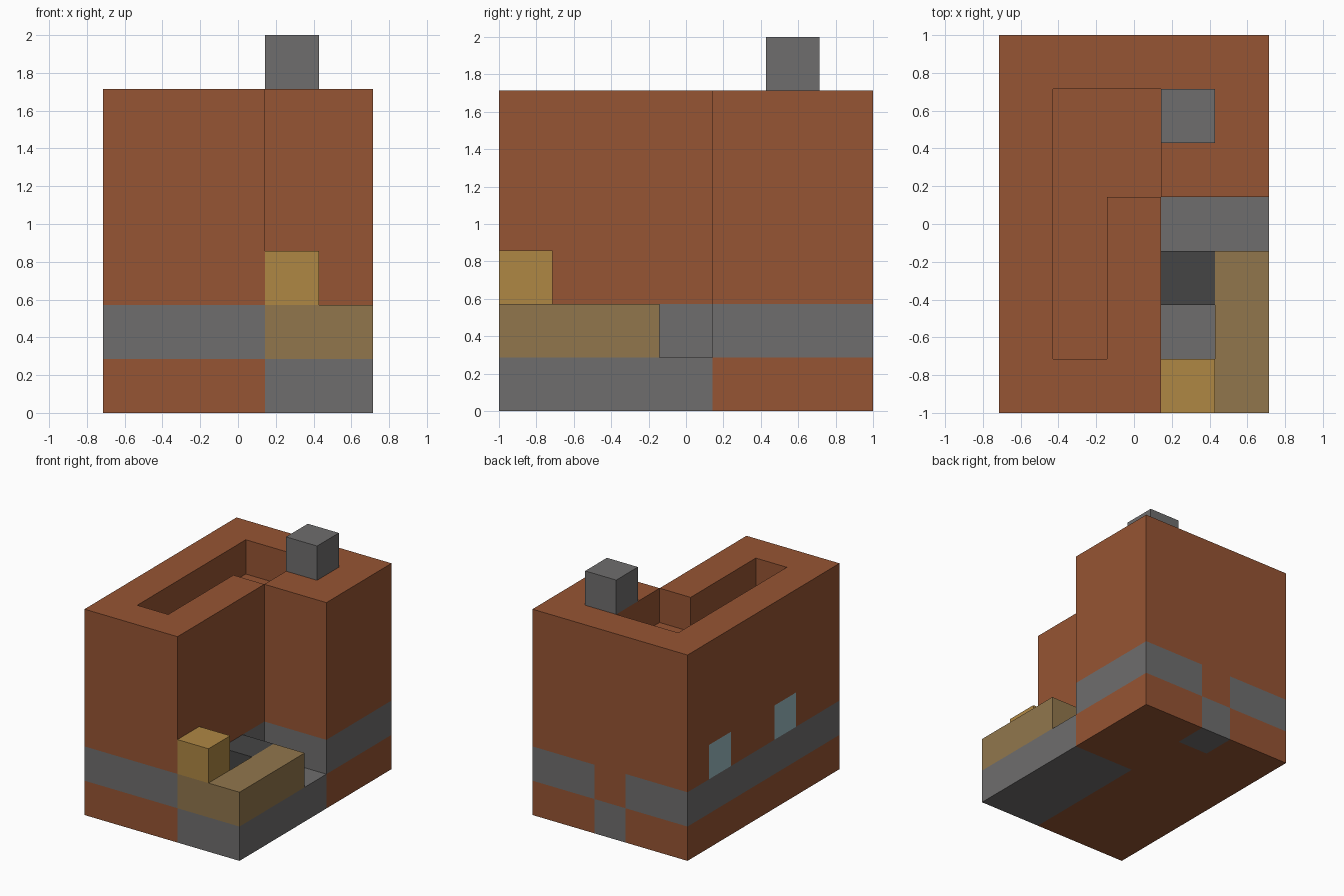
import bpy
import bmesh
from itertools import product
from mathutils import Vector

cube = bpy.data.objects.get("Cube")
if cube:
    bpy.data.objects.remove(cube, do_unlink=True)

UNIT = 2 / 7                       # edge of one building block
ORIGIN = Vector((-2.5, -3.5, 0))   # centres the 5 x 7 block plan


def make_material(name, rgb):
    linear = [c / 12.92 if c <= 0.04045 else ((c + 0.055) / 1.055) ** 2.4 for c in rgb]
    mat = bpy.data.materials.new(name)
    mat.use_nodes = True
    mat.diffuse_color = (*linear, 1)
    shader = next(n for n in mat.node_tree.nodes if n.type == 'BSDF_PRINCIPLED')
    shader.inputs["Base Color"].default_value = (*linear, 1)
    return mat


BRICK = make_material("brick_brown", (0.59, 0.33, 0.2))
STONE = make_material("stone_grey", (0.435, 0.43, 0.43))
GLASS = make_material("window_blue", (0.61, 0.73, 0.76))
WOOD = make_material("dark_wood", (0.57, 0.465, 0.3))
PALE_WOOD = make_material("golden_wood", (0.685, 0.53, 0.265))
IRON = make_material("dark_iron", (0.27, 0.27, 0.27))


def cells(x, y, z):
    """All block positions in the half-open ranges x, y and z."""
    return set(product(range(*x), range(*y), range(*z)))


def build(name, blocks, color):
    """Make the outer skin of a set of blocks, coloured per block."""
    bm = bmesh.new()
    mats = []
    for cell in sorted(blocks):
        mat = color(cell) if callable(color) else color
        if mat not in mats:
            mats.append(mat)
        for axis, side in product(range(3), (0, 1)):
            neighbour = list(cell)
            neighbour[axis] += 2 * side - 1
            if tuple(neighbour) in blocks:
                continue
            u, v = (axis + 1) % 3, (axis + 2) % 3
            corners = []
            for du, dv in ((0, 0), (1, 0), (1, 1), (0, 1)):
                p = Vector(cell)
                p[axis] += side
                p[u] += du
                p[v] += dv
                corners.append(bm.verts.new((p + ORIGIN) * UNIT))
            face = bm.faces.new(corners if side else corners[::-1])
            face.material_index = mats.index(mat)
    bmesh.ops.remove_doubles(bm, verts=bm.verts, dist=0.001)
    mesh = bpy.data.meshes.new(name)
    bm.to_mesh(mesh)
    bm.free()
    for mat in mats:
        mesh.materials.append(mat)
    obj = bpy.data.objects.new(name, mesh)
    bpy.context.collection.objects.link(obj)


# House: L-shaped plan with a shallow L-shaped recess in the flat roof
wings = cells((0, 3), (0, 7), (0, 6)) | cells((3, 5), (4, 7), (0, 6))
recess = cells((1, 2), (1, 6), (5, 6)) | cells((2, 3), (4, 6), (5, 6))
windows = {(0, 2, 2), (0, 5, 2)}


def house_color(cell):
    x, y, z = cell
    if cell in windows:
        return GLASS
    in_doorway = (x, y) == (2, 6)
    # Stone course around the house, stepping down at the back doorway
    if z == (0 if in_doorway else 1):
        return STONE
    return BRICK


build("house_walls", wings - recess, house_color)

# Chimney
build("chimney", cells((3, 4), (5, 6), (6, 7)), STONE)

# Yard in the corner of the L
build("yard_floor", cells((3, 5), (0, 4), (0, 1)), STONE)
build("yard_fence", cells((3, 5), (0, 1), (1, 2)) | cells((4, 5), (1, 3), (1, 2)), WOOD)
build("fence_post", cells((3, 4), (0, 1), (2, 3)), PALE_WOOD)
build("iron_block", cells((3, 4), (2, 3), (1, 2)), IRON)
